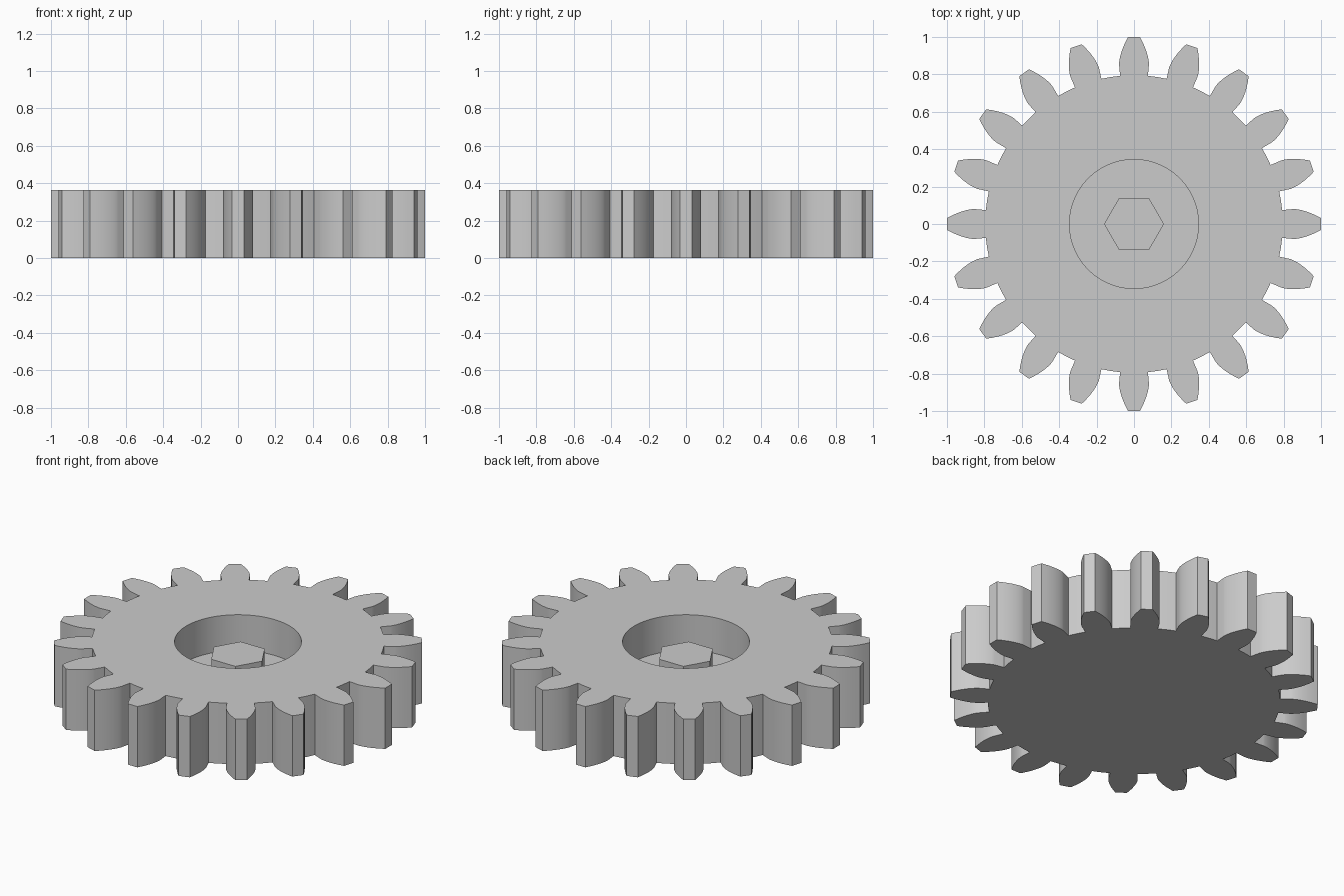
import bpy, bmesh
from math import acos, cos, pi, sin, tan, radians

cube = bpy.data.objects.get("Cube")
if cube:
    bpy.data.objects.remove(cube, do_unlink=True)

TEETH, HEIGHT = 20, 0.365
FLOOR, HUB_TOP, RECESS_R, HUB_R = 0.15, 0.29, 0.345, 0.16
MODULE = 2 / (TEETH + 2)
PITCH_R = TEETH * MODULE / 2
ROOT_R = PITCH_R - 1.25 * MODULE
PRESSURE = radians(20)
BASE_R = PITCH_R * cos(PRESSURE)

grey = bpy.data.materials.new("plain_grey")
grey.use_nodes = True
colour = (0.6, 0.6, 0.6, 1)
grey.diffuse_color = colour
grey.node_tree.nodes["Principled BSDF"].inputs["Base Color"].default_value = colour


def polar(r, a):
    return r * cos(a), r * sin(a)


def half_angle(r):
    """Half the angular thickness of an involute tooth at radius r."""
    a = acos(min(1, BASE_R / r))
    return pi / (2 * TEETH) + tan(PRESSURE) - PRESSURE - tan(a) + a


def ring(bm, points, z):
    return [bm.verts.new((x, y, z)) for x, y in points]


def wall(bm, low, high):
    for i in range(len(low)):
        j = (i + 1) % len(low)
        bm.faces.new((low[i], low[j], high[j], high[i]))


def finish(bm, name):
    bmesh.ops.recalc_face_normals(bm, faces=bm.faces)
    mesh = bpy.data.meshes.new(name)
    bm.to_mesh(mesh)
    bm.free()
    mesh.materials.append(grey)
    obj = bpy.data.objects.new(name, mesh)
    bpy.context.collection.objects.link(obj)
    bpy.ops.object.select_all(action="DESELECT")
    obj.select_set(True)
    bpy.context.view_layer.objects.active = obj
    bpy.ops.object.shade_smooth_by_angle(angle=radians(20))
    return obj


# Tooth outline: radial foot, involute flank, flat tip, then the mirrored flank
STEPS = 8
flank = [ROOT_R] + [BASE_R + (1 - BASE_R) * (i / STEPS) ** 1.5 for i in range(STEPS + 1)]
outline = []
for t in range(TEETH):
    mid = 2 * pi * t / TEETH
    outline += [polar(r, mid - half_angle(r)) for r in flank]
    outline += [polar(r, mid + half_angle(r)) for r in reversed(flank)]
    outline.append(polar(ROOT_R, mid + pi / TEETH))
circle = [polar(RECESS_R, 2 * pi * i / 72) for i in range(72)]

# Gear body with a round recess in its top
bm = bmesh.new()
bottom, top = ring(bm, outline, 0), ring(bm, outline, HEIGHT)
rim, floor = ring(bm, circle, HEIGHT), ring(bm, circle, FLOOR)
bm.faces.new(bottom)
bm.faces.new(floor)
wall(bm, bottom, top)
wall(bm, floor, rim)
border = [bm.edges.get((loop[i - 1], loop[i])) for loop in (top, rim) for i in range(len(loop))]
bmesh.ops.triangle_fill(bm, edges=border, use_beauty=True)
finish(bm, "gear_body")

# Hexagonal hub standing on the recess floor
bm = bmesh.new()
hexagon = [polar(HUB_R, pi * i / 3) for i in range(6)]
low, high = ring(bm, hexagon, FLOOR), ring(bm, hexagon, HUB_TOP)
wall(bm, low, high)
bm.faces.new(low)
bm.faces.new(high)
finish(bm, "hex_hub")
